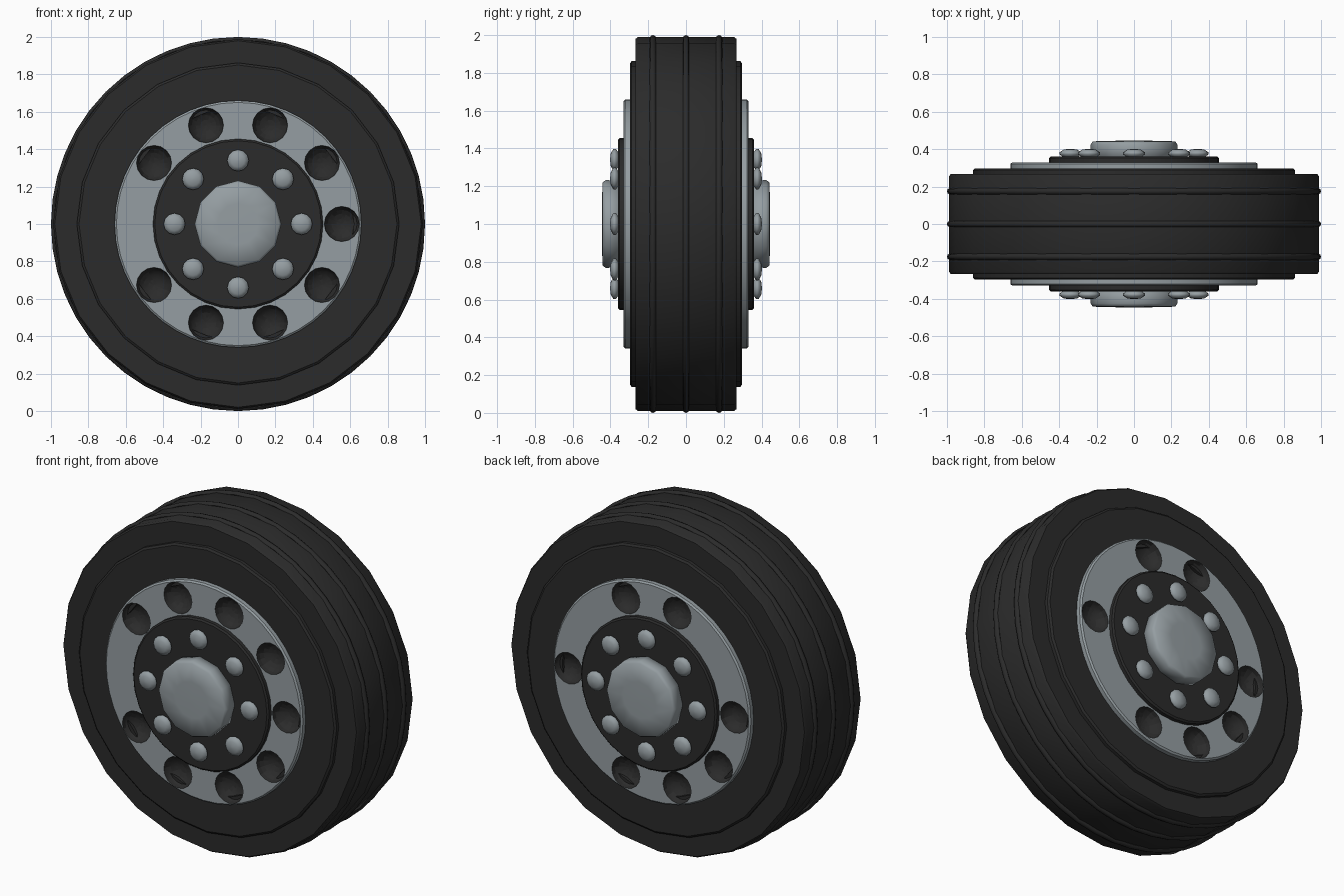
import bpy, bmesh, math
from mathutils import Vector

if "Cube" in bpy.data.objects:
    bpy.data.objects.remove(bpy.data.objects["Cube"])


def material(name, rgb):
    m = bpy.data.materials.new(name)
    m.diffuse_color = (*rgb, 1.0)
    m.use_nodes = True
    m.node_tree.nodes["Principled BSDF"].inputs["Base Color"].default_value = m.diffuse_color
    return m


rubber = material("black_rubber", (0.024, 0.024, 0.024))
metal = material("grey_metal", (0.30, 0.34, 0.36))


def lathe(name, profile, sides, mat, centre=(0, 0, 1), angle=35, ring=False):
    """Revolve (radius, y) points about the y axis; ring closes the section on itself."""
    bm = bmesh.new()
    rows = []
    for r, y in profile:
        rows.append([bm.verts.new((r * math.cos(2 * math.pi * i / sides), y,
                                   r * math.sin(2 * math.pi * i / sides)))
                     for i in range(sides)])
    pairs = list(zip(rows, rows[1:]))
    if ring:
        pairs.append((rows[-1], rows[0]))
    else:
        bm.faces.new(rows[0])
        bm.faces.new(rows[-1])
    for a, b in pairs:
        for i in range(sides):
            j = (i + 1) % sides
            bm.faces.new((a[i], a[j], b[j], b[i]))
    bmesh.ops.recalc_face_normals(bm, faces=bm.faces[:])
    me = bpy.data.meshes.new(name)
    bm.to_mesh(me)
    bm.free()
    me.materials.append(mat)
    ob = bpy.data.objects.new(name, me)
    ob.location = centre
    bpy.context.collection.objects.link(ob)
    smooth(ob, angle)
    return ob


def smooth(ob, angle):
    bpy.ops.object.select_all(action='DESELECT')
    ob.select_set(True)
    bpy.context.view_layer.objects.active = ob
    bpy.ops.object.shade_smooth_by_angle(angle=math.radians(angle))


# Tyre body with a raised sidewall step on each face
half = [(0.62, 0.297), (0.85, 0.297), (0.862, 0.288), (0.862, 0.268),
        (0.98, 0.268), (0.989, 0.255)]
lathe("tyre", half + [(r, -y) for r, y in reversed(half)], 24, rubber, ring=True)

# Three round ribs on the tread
for k, y in enumerate((-0.175, 0, 0.175)):
    sec = [(0.985 + 0.015 * math.cos(a * math.pi / 4), y + 0.017 * math.sin(a * math.pi / 4))
           for a in range(8)]
    lathe(f"tread_rib_{k + 1}", sec, 48, rubber, angle=50, ring=True)

# Metal rim running through the tyre
rim = lathe("rim", [(0.65, -0.33), (0.66, -0.322), (0.66, 0.322), (0.65, 0.33)], 48, metal)
rim.data.materials.append(rubber)

# Dark bowl-shaped holes: nine on the front, eight on the back
bm = bmesh.new()
for side, missing in ((-1, (5,)), (1, (1, 4))):
    for k in range(10):
        if k in missing:
            continue
        a = k * math.pi / 5
        made = bmesh.ops.create_uvsphere(bm, u_segments=16, v_segments=10, radius=0.094)
        for v in made["verts"]:
            x, y, z = v.co
            v.co = Vector((x + 0.555 * math.cos(a), z * 0.75 + side * 0.33,
                           y + 0.555 * math.sin(a)))
bmesh.ops.recalc_face_normals(bm, faces=bm.faces[:])
cut_mesh = bpy.data.meshes.new("hole_cutter")
bm.to_mesh(cut_mesh)
bm.free()
cutter = bpy.data.objects.new("hole_cutter", cut_mesh)
cutter.location = (0, 0, 1)
cutter.hide_render = True
bpy.context.collection.objects.link(cutter)
mod = rim.modifiers.new("holes", 'BOOLEAN')
mod.operation = 'DIFFERENCE'
mod.solver = 'EXACT'
mod.object = cutter
bpy.ops.object.select_all(action='DESELECT')
rim.select_set(True)
bpy.context.view_layer.objects.active = rim
bpy.ops.object.modifier_apply(modifier=mod.name)
bpy.data.objects.remove(cutter)
for p in rim.data.polygons:
    c = p.center
    inside = abs(c.y) < 0.329 and math.hypot(c.x, c.z) < 0.648
    p.material_index = 1 if inside else 0
smooth(rim, 35)

# Hub assembly on each face
for s, label in ((-1, "front"), (1, "back")):
    lathe(f"{label}_hub_plate", [(0.455, s * 0.32), (0.455, s * 0.352), (0.445, s * 0.36)],
          32, rubber)
    lathe(f"{label}_hub_cap", [(0.23, s * 0.34), (0.232, s * 0.425), (0.22, s * 0.442),
                               (0.11, s * 0.445), (0.01, s * 0.446)], 12, metal, angle=100)
    for k in range(8):
        a = k * math.pi / 4
        lathe(f"{label}_bolt_{k + 1}",
              [(0.035, s * 0.355), (0.058, s * 0.372), (0.058, s * 0.384),
               (0.035, s * 0.398), (0.005, s * 0.402)], 12, metal,
              (0.34 * math.cos(a), 0, 1 + 0.34 * math.sin(a)), angle=100)
